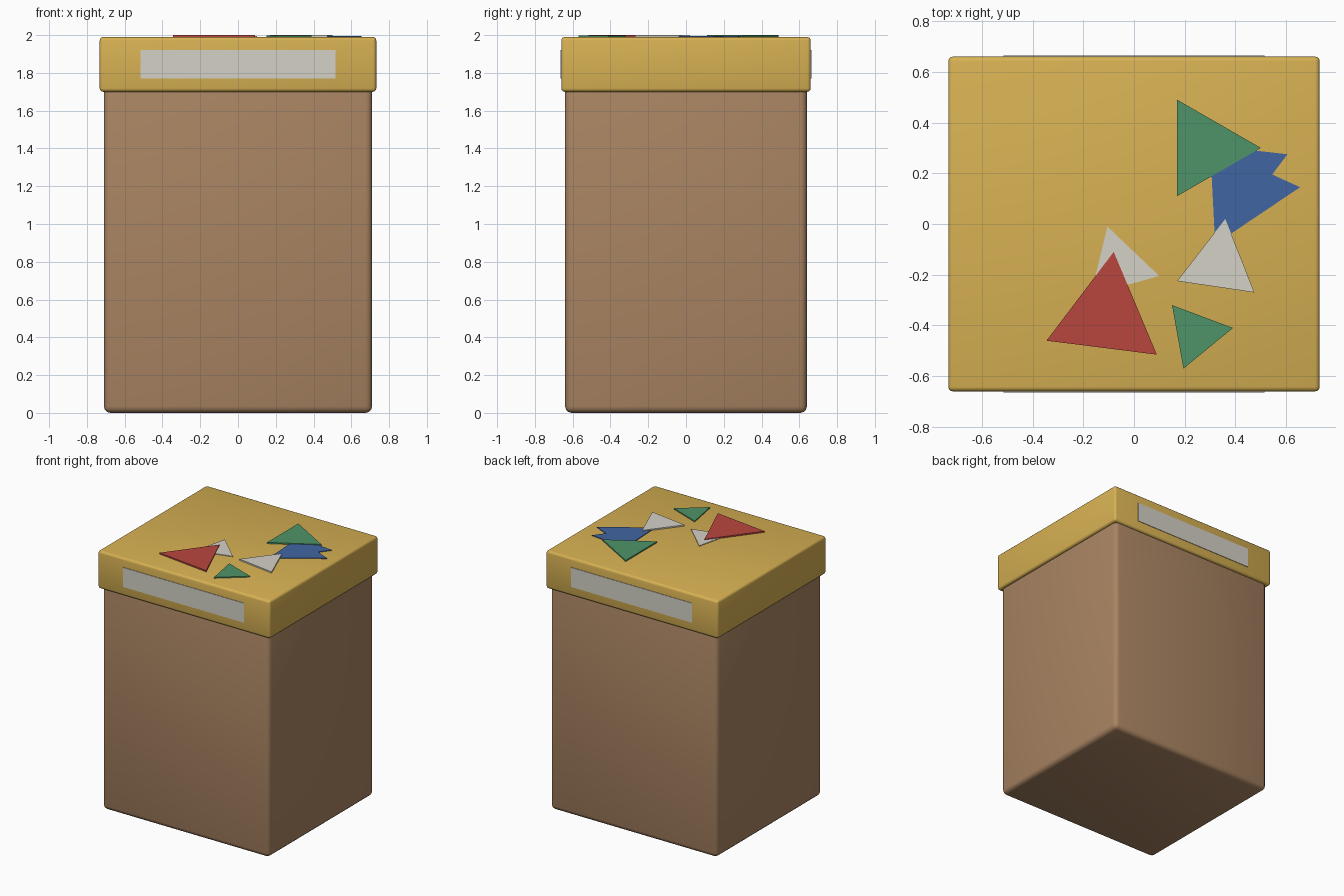
import bpy
import bmesh

if "Cube" in bpy.data.objects:
    bpy.data.objects.remove(bpy.data.objects["Cube"], do_unlink=True)


def material(name, code):
    """Flat colour from an sRGB hex code, stored as linear values."""
    parts = [int(code[i:i + 2], 16) / 255 for i in (0, 2, 4)]
    colour = [c / 12.92 if c < 0.04 else ((c + 0.055) / 1.055) ** 2.4 for c in parts] + [1]
    mat = bpy.data.materials.new(name)
    mat.use_nodes = True
    mat.diffuse_color = colour
    mat.node_tree.nodes["Principled BSDF"].inputs["Base Color"].default_value = colour
    return mat


cardboard = material("cardboard brown", "A98462")
gold = material("lid gold", "D7B153")
white = material("paper white", "D4D1C6")
red = material("red paper", "B9463E")
green = material("green paper", "4E9468")
blue = material("blue paper", "4065A2")


def finish(name, bm, mat):
    mesh = bpy.data.meshes.new(name)
    bmesh.ops.recalc_face_normals(bm, faces=bm.faces)
    bm.to_mesh(mesh)
    bm.free()
    mesh.materials.append(mat)
    obj = bpy.data.objects.new(name, mesh)
    bpy.context.collection.objects.link(obj)
    return obj


def box(name, half_x, half_y, low, high, mat, bevel=0):
    bm = bmesh.new()
    bmesh.ops.create_cube(bm, size=2)
    for v in bm.verts:
        v.co.x *= half_x
        v.co.y *= half_y
        v.co.z = high if v.co.z > 0 else low
    obj = finish(name, bm, mat)
    if bevel:
        mod = obj.modifiers.new("Rounded edges", "BEVEL")
        mod.width = bevel
        mod.segments = 3
        obj.data.shade_smooth()
    return obj


def paper(name, outline, top, mat):
    """Thin cut-out lying on the lid."""
    bm = bmesh.new()
    face = bm.faces.new([bm.verts.new((x, y, 1.986)) for x, y in outline])
    side = bmesh.ops.extrude_face_region(bm, geom=[face])["geom"]
    for v in side:
        if isinstance(v, bmesh.types.BMVert):
            v.co.z = top
    return finish(name, bm, mat)


# Box and overlapping lid
box("box_body", 0.71, 0.64, 0, 1.75, cardboard, 0.035)
box("lid", 0.732, 0.66, 1.70, 1.99, gold, 0.018)

# Labels on the front and back of the lid
for name, side in (("front_label", -1), ("back_label", 1)):
    label = box(name, 0.515, 0.004, 1.77, 1.92, white)
    label.location.y = side * 0.66

# Paper cut-outs scattered on the lid
paper("blue_cutout", [(0.655, 0.145), (0.545, 0.195), (0.605, 0.275),
                      (0.30, 0.31), (0.32, -0.08)], 1.995, blue)
paper("large_green_triangle", [(0.17, 0.49), (0.17, 0.11), (0.50, 0.30)], 2.0, green)
paper("small_green_triangle", [(0.15, -0.32), (0.195, -0.57), (0.39, -0.41)], 1.998, green)
paper("right_white_triangle", [(0.36, 0.02), (0.17, -0.225), (0.475, -0.27)], 2.0, white)
paper("left_white_triangle", [(-0.105, -0.01), (-0.17, -0.28), (0.10, -0.205)], 1.995, white)
paper("red_triangle", [(-0.08, -0.11), (-0.345, -0.46), (0.09, -0.515)], 2.0, red)
